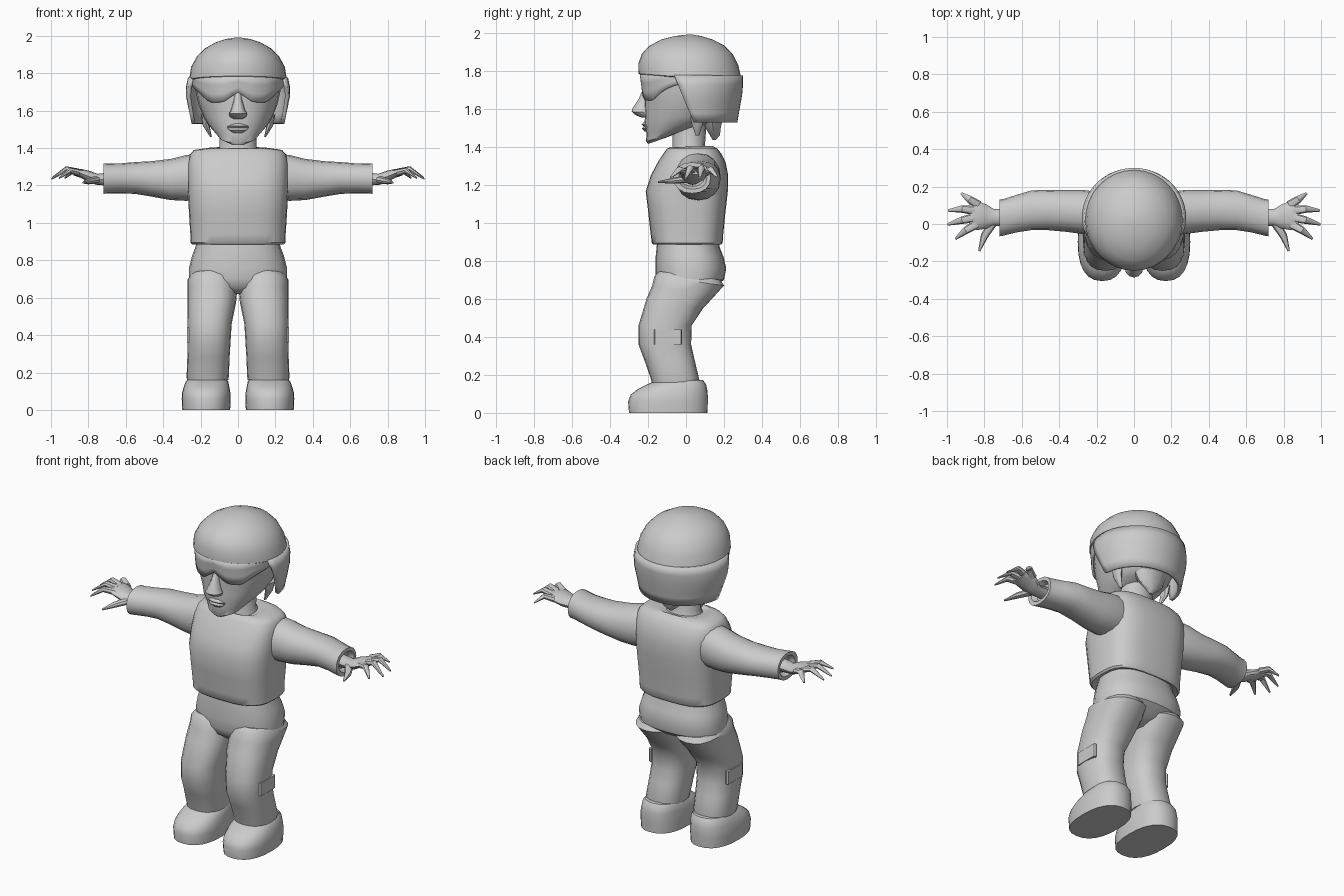
import bpy, bmesh, math
from mathutils import Vector as V

grey = bpy.data.materials.new("plain grey")
grey.diffuse_color = (0.6, 0.6, 0.6, 1)


def finish(bm, name, mirror=False, solid=0.0, angle=40):
    bmesh.ops.recalc_face_normals(bm, faces=bm.faces)
    me = bpy.data.meshes.new(name)
    bm.to_mesh(me)
    bm.free()
    me.materials.append(grey)
    me.shade_smooth()
    me.set_sharp_from_angle(angle=math.radians(angle))
    ob = bpy.data.objects.new(name, me)
    bpy.context.collection.objects.link(ob)
    if solid:
        m = ob.modifiers.new("thickness", 'SOLIDIFY')
        m.thickness, m.offset = solid, 0
    if mirror:
        ob.modifiers.new("mirror", 'MIRROR')
    return ob


def loft(name, rings, n=20, e=2.0, mirror=False, angle=40):
    """Skin superellipse rings, each given as (centre, half axis u, half axis v)."""
    bm = bmesh.new()
    loops = []
    for c, u, v in rings:
        loop = []
        for i in range(n):
            t = 2 * math.pi * i / n
            cu, sv = math.cos(t), math.sin(t)
            cu = math.copysign(abs(cu) ** (2 / e), cu)
            sv = math.copysign(abs(sv) ** (2 / e), sv)
            loop.append(bm.verts.new(V(c) + V(u) * cu + V(v) * sv))
        loops.append(loop)
    for a, b in zip(loops, loops[1:]):
        for i in range(n):
            j = (i + 1) % n
            bm.faces.new((a[i], a[j], b[j], b[i]))
    bm.faces.new(loops[0])
    bm.faces.new(loops[-1])
    return finish(bm, name, mirror, angle=angle)


def level(zf, zb, a, yf, yb, x=0.0):
    """Horizontal ring: front/back height, half width, front/back y, centre x."""
    return ((x, (yf + yb) / 2, (zf + zb) / 2), (a, 0, 0), (0, (yb - yf) / 2, (zb - zf) / 2))


def across(x, cy, cz, ry, rz):
    """Ring across the arm."""
    return ((x, cy, cz), (0, ry, 0), (0, 0, rz))


def sheet(name, nu, nv, fn, solid):
    bm = bmesh.new()
    g = [[bm.verts.new(fn(i / nu, j / nv)) for j in range(nv + 1)] for i in range(nu + 1)]
    for i in range(nu):
        for j in range(nv):
            bm.faces.new((g[i][j], g[i + 1][j], g[i + 1][j + 1], g[i][j + 1]))
    return finish(bm, name, solid=solid)


# Helmet dome
loft("helmet_dome", [level(*r) for r in (
    (1.78, 1.74, .255, -.24, .285), (1.785, 1.745, .262, -.25, .295), (1.84, 1.83, .25, -.25, .275),
    (1.89, 1.89, .22, -.232, .245), (1.93, 1.935, .178, -.195, .2), (1.965, 1.965, .12, -.13, .14),
    (1.983, 1.983, .065, -.06, .08), (1.99, 1.99, .02, 0, .04))], n=32)


# Helmet back and ear guard, front edge slanting backwards
def guard(u, v):
    z = 1.775 - .245 * v
    a = .258 + .03 * math.sin(min(v, .4) / .4 * math.pi / 2) * .5 - .035 * max(0, v - .3) / .7
    b = .255 - .03 * max(0, v - .3) / .7
    y0 = -.06 + .1 * v
    t0 = math.asin((y0 - .035) / b)
    t = t0 + (math.pi - 2 * t0) * u
    return V((a * math.cos(t), .035 + b * math.sin(t), z))


sheet("helmet_guard", 28, 5, guard, .02)


# Goggles with a notch over the nose
def visor(u, v):
    t = math.radians(-82 + 164 * u)
    x, y = .243 * math.sin(t), -.238 * math.cos(t)
    ax = abs(x)
    low = 1.70 - .055 * min(1, ax / .08)
    if ax > .15:
        low = 1.645 + .085 * (ax - .15) / .09
    return V((x, y + .012 * v, 1.785 + (low - 1.785) * v))


sheet("goggles", 28, 3, visor, .012)

# Head
loft("head", [level(*r) for r in (
    (1.415, 1.45, .05, -.2, -.1), (1.43, 1.475, .095, -.21, -.04), (1.47, 1.50, .125, -.208, .05),
    (1.52, 1.53, .16, -.22, .14), (1.56, 1.56, .182, -.215, .2), (1.63, 1.63, .21, -.22, .23),
    (1.70, 1.70, .226, -.218, .24), (1.79, 1.77, .232, -.215, .24))], n=24, e=2.15)
loft("nose", [level(*r) for r in (
    (1.70, 1.70, .016, -.228, -.18), (1.65, 1.65, .024, -.25, -.18), (1.605, 1.60, .038, -.28, -.18),
    (1.585, 1.58, .05, -.286, -.18), (1.565, 1.565, .042, -.262, -.18), (1.555, 1.555, .02, -.235, -.18))], n=12)
loft("lips", [level(*r) for r in (
    (1.53, 1.53, .03, -.222, -.18), (1.517, 1.517, .06, -.234, -.17), (1.507, 1.507, .062, -.222, -.17),
    (1.497, 1.497, .05, -.232, -.17), (1.48, 1.48, .03, -.215, -.17))], n=12)
loft("neck", [level(*r) for r in (
    (1.34, 1.36, .125, -.09, .13), (1.40, 1.41, .098, -.07, .1), (1.54, 1.55, .1, -.07, .11))], n=16)

# Hair locks under the helmet
loft("nape_hair", [level(*r) for r in (
    (1.56, 1.56, .11, .07, .2), (1.50, 1.50, .085, .1, .185), (1.46, 1.46, .04, .125, .18),
    (1.435, 1.435, .01, .14, .155))], n=10)
loft("side_hair", [level(*r) for r in (
    (1.58, 1.58, .025, .02, .1, .175), (1.52, 1.52, .018, .03, .09, .17),
    (1.46, 1.46, .005, .05, .07, .145))], n=8, mirror=True)

# Jacket body
loft("jacket", [level(*r) for r in (
    (.90, .90, .2, -.14, .15), (.885, .885, .245, -.17, .185), (.895, .895, .255, -.18, .193),
    (.94, .94, .255, -.186, .196), (1.05, 1.05, .262, -.198, .207), (1.165, 1.165, .268, -.212, .22),
    (1.25, 1.25, .27, -.185, .222), (1.32, 1.32, .268, -.148, .208), (1.37, 1.365, .257, -.115, .185),
    (1.39, 1.39, .235, -.1, .165), (1.398, 1.405, .15, -.085, .14), (1.375, 1.395, .095, -.07, .11))],
    n=28, e=3.0)

# Sleeves
loft("sleeve", [across(*r) for r in (
    (.22, .06, 1.245, .115, .125), (.28, .065, 1.24, .118, .122), (.36, .07, 1.232, .112, .11),
    (.46, .075, 1.235, .108, .095), (.55, .073, 1.24, .106, .085), (.63, .055, 1.238, .1, .08),
    (.70, .035, 1.237, .098, .08), (.72, .032, 1.237, .098, .082), (.72, .035, 1.237, .075, .06),
    (.69, .035, 1.237, .06, .045))], n=16, e=2.2, mirror=True)

# Hands
loft("palm", [across(*r) for r in (
    (.69, .035, 1.235, .045, .035), (.75, .035, 1.232, .045, .03), (.79, .04, 1.245, .065, .032),
    (.84, .045, 1.265, .078, .024), (.88, .042, 1.27, .06, .016))], n=12, mirror=True)
fingers = {
    "little_finger": ((.83, .1, 1.262), (.88, .132, 1.28), (.925, .165, 1.24)),
    "ring_finger": ((.85, .072, 1.268), (.92, .08, 1.287), (.995, .072, 1.24)),
    "middle_finger": ((.85, .035, 1.27), (.92, .02, 1.287), (.997, -.003, 1.235)),
    "index_finger": ((.84, .0, 1.265), (.90, -.035, 1.28), (.955, -.08, 1.24)),
    "thumb": ((.76, .0, 1.23), (.80, -.065, 1.222), (.828, -.145, 1.215)),
}
for name, pts in fingers.items():
    d = V(pts[2]) - V(pts[0])
    side = V((-d.y, d.x, 0)).normalized()
    loft(name, [(p, side * w, (0, 0, w * .8)) for p, w in zip(pts, (.025, .02, .006))], n=8, mirror=True)

# Trousers
loft("hips", [level(*r) for r in (
    (.92, .92, .215, -.15, .17), (.87, .87, .228, -.155, .178), (.82, .82, .247, -.16, .198),
    (.76, .76, .262, -.16, .212), (.70, .70, .262, -.16, .2), (.655, .655, .2, -.145, .14),
    (.62, .62, .1, -.1, .06))], n=24, e=2.4)
loft("leg", [level(*r) for r in (
    (.17, .17, .09, -.15, .05, .162), (.16, .16, .11, -.18, .068, .162), (.18, .175, .113, -.185, .07, .162),
    (.28, .28, .113, -.22, .045, .158), (.36, .36, .115, -.25, .027, .155), (.46, .46, .118, -.25, .03, .152),
    (.60, .55, .13, -.208, .09, .14), (.67, .62, .133, -.178, .155, .137), (.72, .67, .132, -.166, .2, .138),
    (.745, .70, .11, -.14, .18, .138))], n=20, e=2.4, mirror=True)

# Knee pockets
loft("knee_pocket", [level(*r) for r in (
    (.36, .36, .012, -.17, -.02, .262), (.44, .44, .012, -.17, -.02, .262))], n=8, e=8, mirror=True)

# Shoes
loft("shoe", [level(*r) for r in (
    (0, 0, .128, -.3, .113, .17), (.06, .06, .131, -.305, .115, .17), (.095, .09, .129, -.292, .115, .17),
    (.125, .12, .122, -.255, .112, .168), (.152, .15, .114, -.2, .106, .166),
    (.168, .172, .1, -.16, .09, .164), (.172, .176, .06, -.1, .04, .164))], n=24, e=2.4, mirror=True)
